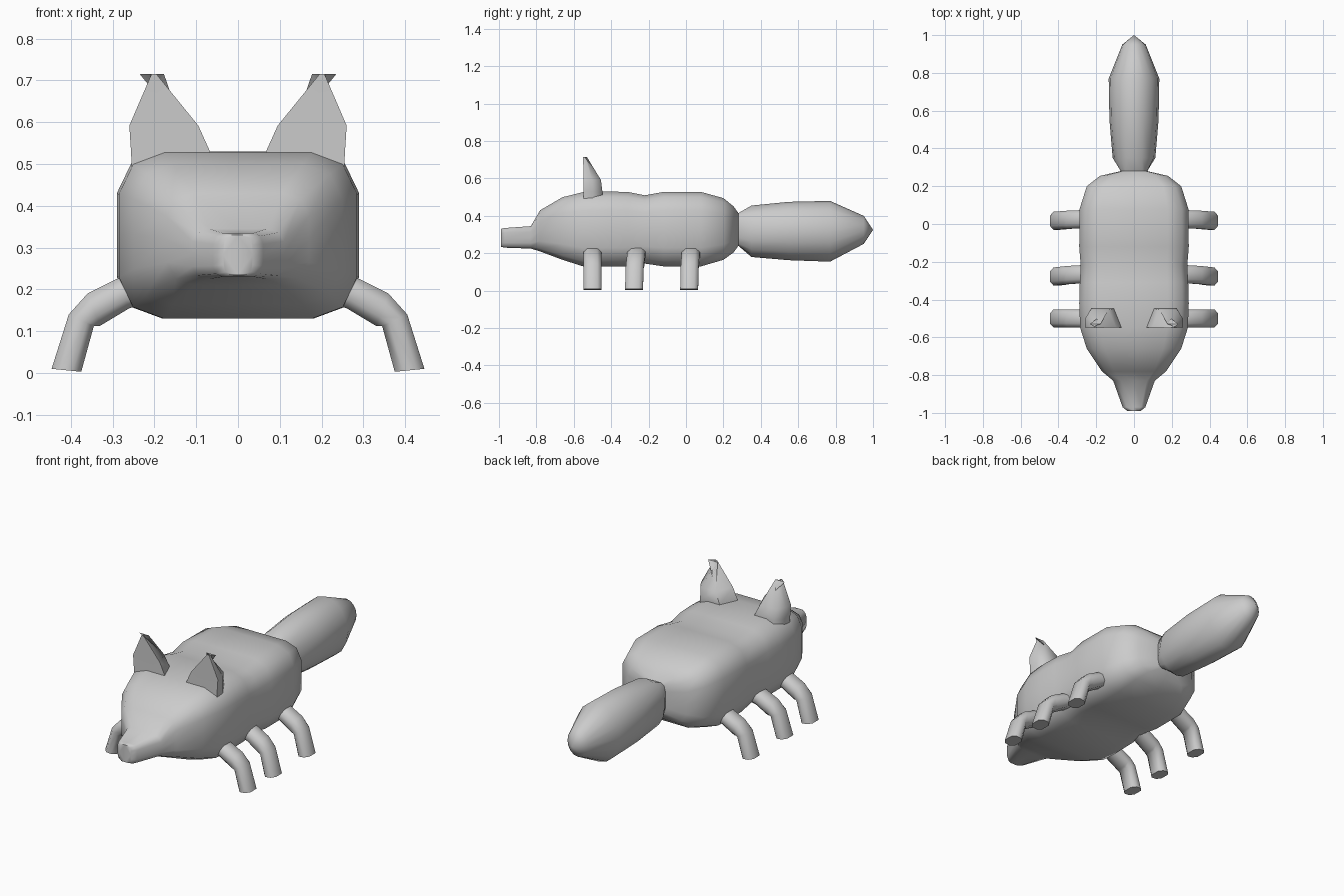
import bpy, bmesh, math

if "Cube" in bpy.data.objects:
    bpy.data.objects.remove(bpy.data.objects["Cube"])

grey = bpy.data.materials.new("plain grey")
grey.diffuse_color = (0.6, 0.6, 0.6, 1)
grey.use_nodes = True
grey.node_tree.nodes["Principled BSDF"].inputs["Base Color"].default_value = grey.diffuse_color


def loft(name, rings, cap_start=False, cap_end=False, angle=60):
    """Skin a list of equal-length point rings into one smooth object."""
    bm = bmesh.new()
    rows = [[bm.verts.new(p) for p in ring] for ring in rings]
    n = len(rows[0])
    for a, b in zip(rows, rows[1:]):
        for i in range(n):
            j = (i + 1) % n
            bm.faces.new((a[i], a[j], b[j], b[i]))
    if cap_start:
        bm.faces.new(rows[0])
    if cap_end:
        bm.faces.new(rows[-1])
    bmesh.ops.remove_doubles(bm, verts=bm.verts, dist=0.0005)
    bmesh.ops.recalc_face_normals(bm, faces=bm.faces)
    mesh = bpy.data.meshes.new(name)
    bm.to_mesh(mesh)
    bm.free()
    mesh.materials.append(grey)
    obj = bpy.data.objects.new(name, mesh)
    bpy.context.collection.objects.link(obj)
    bpy.ops.object.select_all(action='DESELECT')
    obj.select_set(True)
    bpy.context.view_layer.objects.active = obj
    bpy.ops.object.shade_smooth_by_angle(angle=math.radians(angle))
    return obj


# Rounded-square cross-section shared by body and tail
quarter = [(1, 0), (1, 0.5), (0.88, 0.86), (0.62, 1), (0, 1)]
section = (quarter + [(-x, z) for x, z in quarter[-2::-1]]
           + [(-x, -z) for x, z in quarter[1:]]
           + [(x, -z) for x, z in quarter[-2:0:-1]])
# Rounder section for the tail
rounded = [(math.cos(math.tau * i / 16), math.sin(math.tau * i / 16)) for i in range(16)]


def along_y(stations, shapes):
    """Rings from (y, half width, bottom, top) stations."""
    return [[(x * w, y, (lo + hi) / 2 + z * (hi - lo) / 2) for x, z in shape]
            for (y, w, lo, hi), shape in zip(stations, shapes)]


# Body with head and snout
body = [
    (-0.99, 0.035, 0.235, 0.33), (-0.97, 0.06, 0.23, 0.335),
    (-0.83, 0.11, 0.225, 0.345), (-0.78, 0.17, 0.21, 0.43),
    (-0.66, 0.25, 0.165, 0.50), (-0.55, 0.285, 0.13, 0.527),
    (-0.42, 0.29, 0.13, 0.53), (-0.31, 0.287, 0.13, 0.528),
    (-0.22, 0.282, 0.145, 0.51), (-0.12, 0.29, 0.13, 0.528),
    (0.08, 0.288, 0.13, 0.528), (0.20, 0.25, 0.165, 0.495),
    (0.255, 0.18, 0.205, 0.45), (0.28, 0.07, 0.24, 0.415)]
loft("body", along_y(body, [section] * len(body)), cap_start=True)

# Bushy tail, joined to the rear opening of the body
tail = [
    (0.28, 0.07, 0.24, 0.415), (0.35, 0.113, 0.18, 0.455),
    (0.55, 0.13, 0.163, 0.475), (0.77, 0.134, 0.155, 0.48),
    (0.95, 0.062, 0.25, 0.40), (1.0, 0.0, 0.325, 0.325)]
loft("tail", along_y(tail, [section] + [rounded] * 5))

for side, label in ((-1, "right"), (1, "left")):
    # Pointed ears: upright front, sloping back
    def ear_ring(x0, x1, y0, y1, z):
        pts = [(x0, y0), ((x0 + x1) / 2, y0), (x1, y0), (x1, (y0 + y1) / 2),
               (x1 - 0.03, y1), (x0 + 0.04, y1)]
        return [(side * x, y, z) for x, y in pts]
    loft("ear_" + label, [
        ear_ring(0.06, 0.254, -0.548, -0.445, 0.49),
        ear_ring(0.067, 0.256, -0.548, -0.447, 0.53),
        ear_ring(0.095, 0.26, -0.548, -0.455, 0.592),
        ear_ring(0.195, 0.207, -0.55, -0.53, 0.715)], cap_end=True)

    # Bent legs: (outer x, outer z, inner x, inner z) along the limb
    limb = [(0.25, 0.235, 0.225, 0.165), (0.29, 0.225, 0.26, 0.155),
            (0.36, 0.19, 0.33, 0.113), (0.405, 0.14, 0.345, 0.112),
            (0.446, 0.01, 0.375, 0.003)]
    for row, y_top, y_foot in (("front", -0.50, -0.50), ("middle", -0.262, -0.278),
                               ("rear", 0.028, 0.017)):
        rings = []
        for k, (ox, oz, ix, iz) in enumerate(limb):
            y = y_top + (y_foot - y_top) * k / 4
            ring = []
            for t, d in ((0, -0.026), (0, 0.026), (0.28, 0.048), (0.72, 0.048),
                         (1, 0.026), (1, -0.026), (0.72, -0.048), (0.28, -0.048)):
                ring.append((side * (ox + (ix - ox) * t), y + d, oz + (iz - oz) * t))
            rings.append(ring)
        loft(f"{row}_leg_{label}", rings, cap_end=True)
